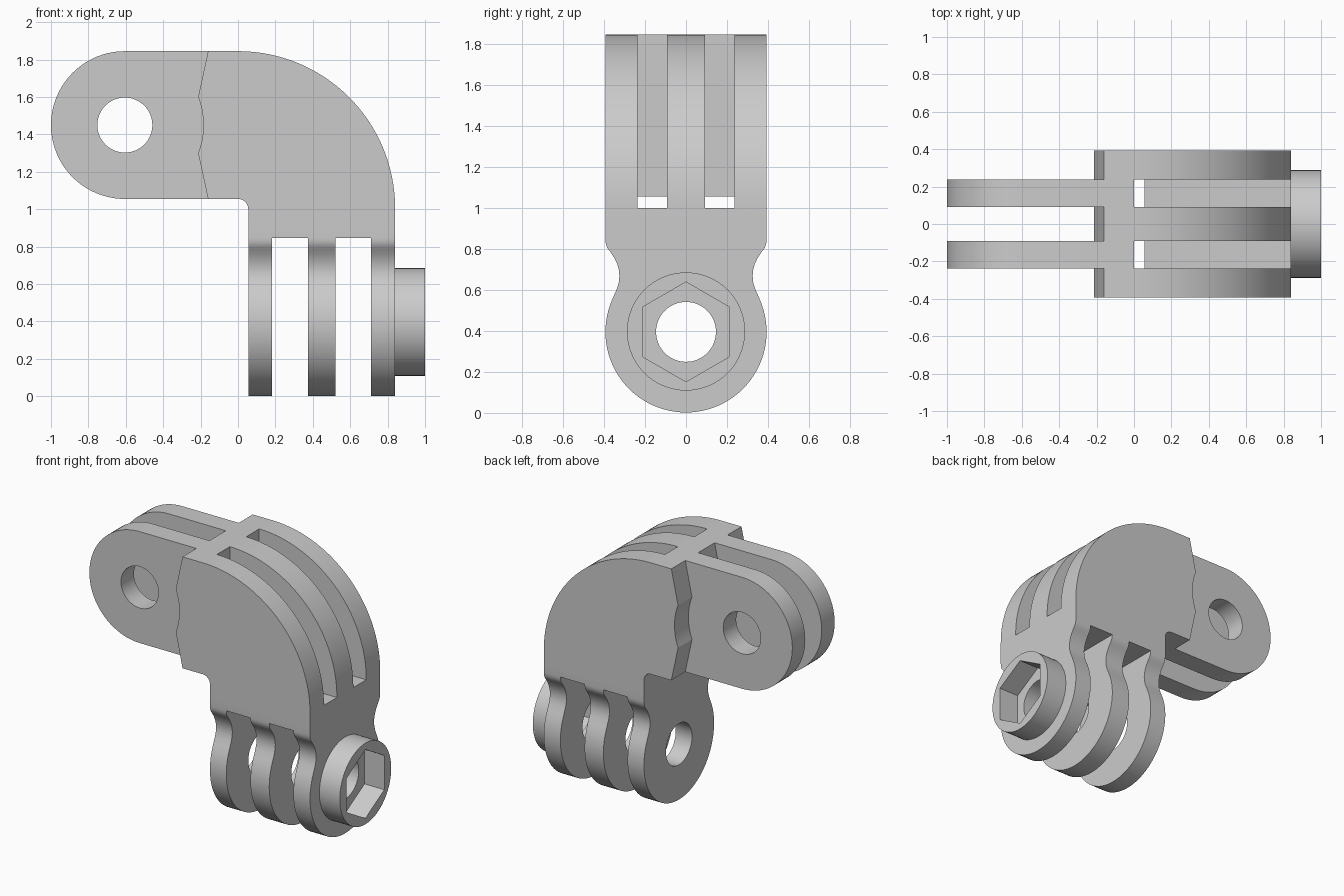
import bpy, bmesh
from math import sin, cos, pi, radians

old = bpy.data.objects.get("Cube")
if old:
    bpy.data.objects.remove(old, do_unlink=True)

grey = bpy.data.materials.new("light grey")
grey.use_nodes = True
colour = (0.6, 0.6, 0.6, 1)
grey.diffuse_color = colour
grey.node_tree.nodes["Principled BSDF"].inputs["Base Color"].default_value = colour


def arc(cu, cv, r, start, end, n):
    angles = [radians(start + (end - start) * i / n) for i in range(n + 1)]
    return [(cu + r * cos(a), cv + r * sin(a)) for a in angles]


def circle(cu, cv, r, n=64, turn=0):
    return arc(cu, cv, r, turn, turn + 360, n)[:-1]


def box(u0, u1, v0, v1):
    return [(u0, v0), (u1, v0), (u1, v1), (u0, v1)]


def prism(name, outline, axis, lo, hi):
    """Extrude an outline (u, z) along x or y from lo to hi."""
    bm = bmesh.new()
    put = (lambda u, v, t: (t, u, v)) if axis == "x" else (lambda u, v, t: (u, t, v))
    a = [bm.verts.new(put(u, v, lo)) for u, v in outline]
    b = [bm.verts.new(put(u, v, hi)) for u, v in outline]
    bm.faces.new(a)
    bm.faces.new(b)
    for i in range(len(a)):
        j = (i + 1) % len(a)
        bm.faces.new((a[i], a[j], b[j], b[i]))
    bmesh.ops.recalc_face_normals(bm, faces=bm.faces[:])
    mesh = bpy.data.meshes.new(name)
    bm.to_mesh(mesh)
    bm.free()
    mesh.materials.append(grey)
    obj = bpy.data.objects.new(name, mesh)
    bpy.context.collection.objects.link(obj)
    return obj


def combine(target, tool, operation):
    """Apply a boolean and discard the tool."""
    tool.hide_render = True
    mod = target.modifiers.new(tool.name, "BOOLEAN")
    mod.operation, mod.solver, mod.object = operation, "EXACT", tool
    bpy.ops.object.select_all(action="DESELECT")
    bpy.context.view_layer.objects.active = target
    target.select_set(True)
    bpy.ops.object.modifier_apply(modifier=mod.name)
    bpy.data.objects.remove(tool, do_unlink=True)


HALF, TOP, UNDER = 0.393, 1.845, 1.055
OUT, INNER = 0.84, 0.055
ARM_X, ARM_Z, ARM_R = -0.605, 1.45, 0.395
PIN_Z = 0.395
SLOT_IN, SLOT_OUT = 0.092, 0.237

# Curved elbow with a notched clearance edge facing the arms
elbow = arc(0, TOP - OUT, OUT, 90, 0, 40)
elbow += [(OUT, 0.9), (INNER, 0.9)]
elbow += arc(0, UNDER - INNER, INNER, 0, 90, 8)
elbow += [(-0.16, UNDER)]
elbow += arc(ARM_X, ARM_Z, 0.42, -21, 21, 10)
elbow += [(-0.16, TOP)]
body = prism("elbow_hinge", elbow, "y", -HALF, HALF)

# Rounded leg with a waisted neck
neck = [(0.357, 0.56), (0.337, 0.605), (0.327, 0.64), (0.325, 0.67), (0.327, 0.695),
        (0.335, 0.725), (0.349, 0.755), (0.369, 0.785), (0.384, 0.805), (0.391, 0.825)]
side = neck + [(HALF, 0.845), (HALF, 0.95)]
leg = arc(0, PIN_Z, ARM_R - 0.002, 180 - 24, 360 + 24, 56)[1:-1] + side
leg += [(-u, v) for u, v in reversed(side)]
combine(body, prism("leg", leg, "x", INNER, OUT), "UNION")

# Nut boss
combine(body, prism("nut_boss", circle(0, PIN_Z + 0.002, 0.288), "x", OUT - 0.06, 1), "UNION")

# Slots in the elbow, in line with the arms
for s in (-1, 1):
    lo, hi = sorted((s * SLOT_IN, s * SLOT_OUT))
    combine(body, prism("elbow_slot", box(0, 1.2, UNDER - INNER, 2), "y", lo, hi), "DIFFERENCE")

# Gaps that split the leg into three fingers
for lo, hi in ((0.183, 0.373), (0.52, 0.71)):
    combine(body, prism("finger_gap", box(-0.6, 0.6, -0.2, 0.845), "x", lo, hi), "DIFFERENCE")

# Pin hole and hexagonal nut pocket
combine(body, prism("pin_hole", circle(0, PIN_Z, 0.146), "x", -0.1, 1.1), "DIFFERENCE")
combine(body, prism("nut_pocket", circle(0, PIN_Z, 0.243, 6, 30), "x", OUT + 0.005, 1.1), "DIFFERENCE")

# Pair of rounded arms with a through hole
for s in (-1, 1):
    lo, hi = sorted((s * SLOT_IN, s * SLOT_OUT))
    outline = arc(ARM_X, ARM_Z, ARM_R, 90, 270, 40) + [(-0.08, UNDER), (-0.08, TOP)]
    arm = prism("arm", outline, "y", lo, hi)
    combine(body, arm, "UNION")
combine(body, prism("arm_hole", circle(ARM_X, ARM_Z, 0.147), "y", -0.6, 0.6), "DIFFERENCE")

# Smooth curved walls, keep hard edges
bpy.ops.object.select_all(action="DESELECT")
body.select_set(True)
bpy.context.view_layer.objects.active = body
bpy.ops.object.shade_smooth_by_angle(angle=radians(25))
